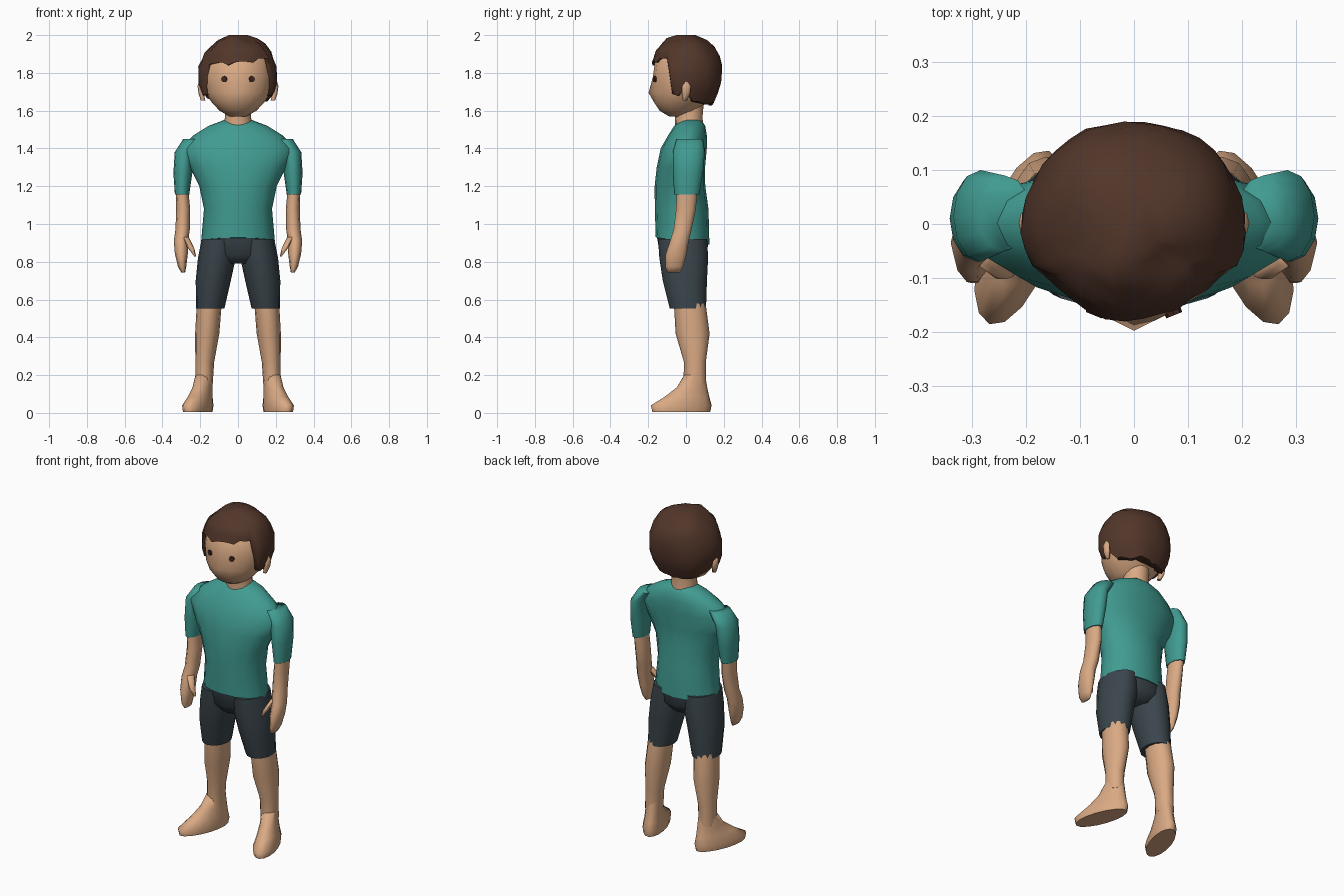
import bpy, bmesh, math, random
from mathutils import Vector

random.seed(4)
if "Cube" in bpy.data.objects:
    bpy.data.objects.remove(bpy.data.objects["Cube"])


def material(name, rgb):
    m = bpy.data.materials.new(name)
    m.use_nodes = True
    m.diffuse_color = (*rgb, 1)
    m.node_tree.nodes["Principled BSDF"].inputs["Base Color"].default_value = (*rgb, 1)
    return m


skin = material("skin", (0.70, 0.40, 0.23))
teal = material("teal_shirt", (0.052, 0.33, 0.285))
slate = material("slate_shorts", (0.043, 0.06, 0.072))
brown = material("brown_hair", (0.085, 0.037, 0.023))
dark = material("dark_eye", (0.05, 0.02, 0.014))


def finish(bm, name, mat, angle=70):
    bmesh.ops.recalc_face_normals(bm, faces=bm.faces)
    mesh = bpy.data.meshes.new(name)
    bm.to_mesh(mesh)
    bm.free()
    mesh.materials.append(mat)
    ob = bpy.data.objects.new(name, mesh)
    bpy.context.collection.objects.link(ob)
    bpy.ops.object.select_all(action='DESELECT')
    ob.select_set(True)
    bpy.context.view_layer.objects.active = ob
    bpy.ops.object.shade_smooth_by_angle(angle=math.radians(angle))
    return ob


def skin_rings(bm, rings):
    n = len(rings[0])
    for a, b in zip(rings, rings[1:]):
        for i in range(n):
            j = (i + 1) % n
            bm.faces.new((a[i], a[j], b[j], b[i]))
    bm.faces.new(rings[0])
    bm.faces.new(rings[-1])


def loft(name, mat, sections, side=1, n=16, yaw=0, wave=0):
    """Stack oval sections (x, y, z, half width, half depth)."""
    bm = bmesh.new()
    rings = []
    for k, (cx, cy, cz, rx, ry) in enumerate(sections):
        ring = []
        for i in range(n):
            a = 2 * math.pi * i / n
            u, v = rx * math.cos(a), ry * math.sin(a)
            x = cx + u * math.cos(yaw) - v * math.sin(yaw)
            y = cy + u * math.sin(yaw) + v * math.cos(yaw)
            z = cz - (wave * math.sin(a) if k == 0 else 0)
            ring.append(bm.verts.new((side * x, y, z)))
        rings.append(ring)
    skin_rings(bm, rings)
    return finish(bm, name, mat)


# Torso and hips
loft("shirt_body", teal, [
    (0, -.018, .91, .195, .142), (0, -.023, 1.08, .18, .142),
    (0, -.032, 1.2, .205, .134), (0, -.027, 1.3, .255, .128),
    (0, -.012, 1.4, .302, .122), (0, .008, 1.47, .235, .102),
    (0, .02, 1.52, .155, .082), (0, .025, 1.55, .075, .055)], wave=.018)
loft("shorts_hips", slate, [
    (0, -.01, .79, .08, .09), (0, -.012, .84, .195, .125),
    (0, -.018, .93, .19, .136)])

# Limbs, mirrored
for side, tag in ((1, "left"), (-1, "right")):
    loft(tag + "_sleeve", teal, [
        (.296, .004, 1.155, .038, .066), (.292, .01, 1.27, .05, .08),
        (.285, .015, 1.38, .05, .085), (.24, .02, 1.45, .05, .07)], side, 12)
    loft(tag + "_arm", skin, [
        (.29, -.065, .742, .01, .035), (.296, -.062, .775, .022, .05),
        (.3, -.052, .84, .034, .058), (.302, -.035, .91, .038, .052),
        (.293, -.018, .97, .038, .05), (.29, 0, 1.08, .037, .055),
        (.296, .005, 1.17, .034, .058)], side, 10)
    loft(tag + "_thumb", skin, [
        (.226, -.09, .828, .005, .009), (.247, -.085, .87, .016, .02),
        (.28, -.055, .93, .02, .024)], side, 6)
    loft(tag + "_shorts_leg", slate, [
        (.147, .01, .552, .075, .096), (.131, -.006, .7, .093, .117),
        (.112, -.012, .82, .1, .129), (.1, -.018, .92, .092, .13)], side)
    loft(tag + "_leg", skin, [
        (.18, .047, .15, .046, .06), (.176, .047, .27, .05, .058),
        (.163, .035, .42, .064, .09), (.152, .02, .58, .066, .084)], side, 12)
    loft(tag + "_foot", skin, [
        (.213, -.025, .006, .062, .162), (.213, -.025, .04, .066, .17),
        (.2, .005, .085, .055, .125), (.188, .032, .135, .048, .085),
        (.18, .046, .2, .044, .058)], side, yaw=.33)

# Neck and head, with the nose pulled out of the face
loft("neck", skin, [
    (0, .02, 1.49, .085, .078), (0, .015, 1.56, .07, .072),
    (0, .015, 1.65, .07, .08)])
head = loft("head", skin, [
    (0, -.04, 1.57, .045, .05), (0, -.04, 1.6, .098, .1),
    (0, -.03, 1.645, .14, .14), (0, -.015, 1.695, .172, .163),
    (0, -.008, 1.78, .187, .167), (0, -.005, 1.87, .172, .158),
    (0, 0, 1.93, .12, .1)])
nose = min(head.data.vertices, key=lambda v: (v.co - Vector((0, -.18, 1.695))).length)
nose.co.y = -.198

# Ears and eye plates
for side, tag in ((1, "left"), (-1, "right")):
    loft(tag + "_ear", skin, [
        (.185, -.005, 1.655, .012, .012), (.195, 0, 1.69, .014, .022),
        (.2, .002, 1.73, .014, .024), (.195, 0, 1.755, .01, .012)], side, 8)
    bm = bmesh.new()
    bmesh.ops.create_cone(bm, cap_ends=True, segments=8, radius1=.016,
                          radius2=.016, depth=.009)
    eye = finish(bm, tag + "_eye", dark, 30)
    eye.location = (side * .073, -.165, 1.767)
    eye.rotation_euler = (math.pi / 2, 0, side * .38)

# Hair: a cap whose lower edge follows fringe, temples and nape
PROFILE = [  # height, half width, front, back
    (2.0, .05, -.05, .05), (1.97, .12, -.11, .12), (1.92, .172, -.16, .172),
    (1.83, .208, -.183, .193), (1.75, .208, -.18, .188),
    (1.68, .185, -.17, .168), (1.6, .13, -.14, .13)]


def hair_section(z):
    for p, q in zip(PROFILE, PROFILE[1:]):
        if z >= q[0]:
            t = (p[0] - z) / (p[0] - q[0])
            return [u + (w - u) * t for u, w in zip(p[1:], q[1:])]
    return PROFILE[-1][1:]


def hair_edge(a):
    s, c = math.sin(a), math.cos(a)
    if s < -.47:
        if c > .45:
            return 1.875
        return 1.855 + .018 * c + random.uniform(-.012, .012)
    if s < .1:
        return 1.69 + random.uniform(-.015, .015)
    return 1.665 - .03 * s + random.uniform(-.012, .012)


COLS, ROWS = 36, 8
bm = bmesh.new()
angles = [2 * math.pi * (i + .5) / COLS for i in range(COLS)]
edges = [hair_edge(a) for a in angles]
rings = []
for k in range(ROWS + 2):
    ring = []
    for a, low in zip(angles, edges):
        f = min(k / ROWS, 1) ** 1.25
        z = 2 - (2 - low) * f
        rx, front, back = hair_section(z)
        lump = 1 + .025 * math.sin(5 * a + 9 * z) * f + random.uniform(-.012, .012)
        if k > ROWS:
            lump *= .85
        y = (back if math.sin(a) > 0 else -front) * math.sin(a)
        # Tousled crown
        crown = .012 * math.sin(3 * a + 1) * max(0, 1 - abs(k - 2) / 2)
        ring.append(bm.verts.new((rx * math.cos(a) * lump, y * lump, z + crown)))
    rings.append(ring)
skin_rings(bm, rings)
finish(bm, "hair", brown, 60)
